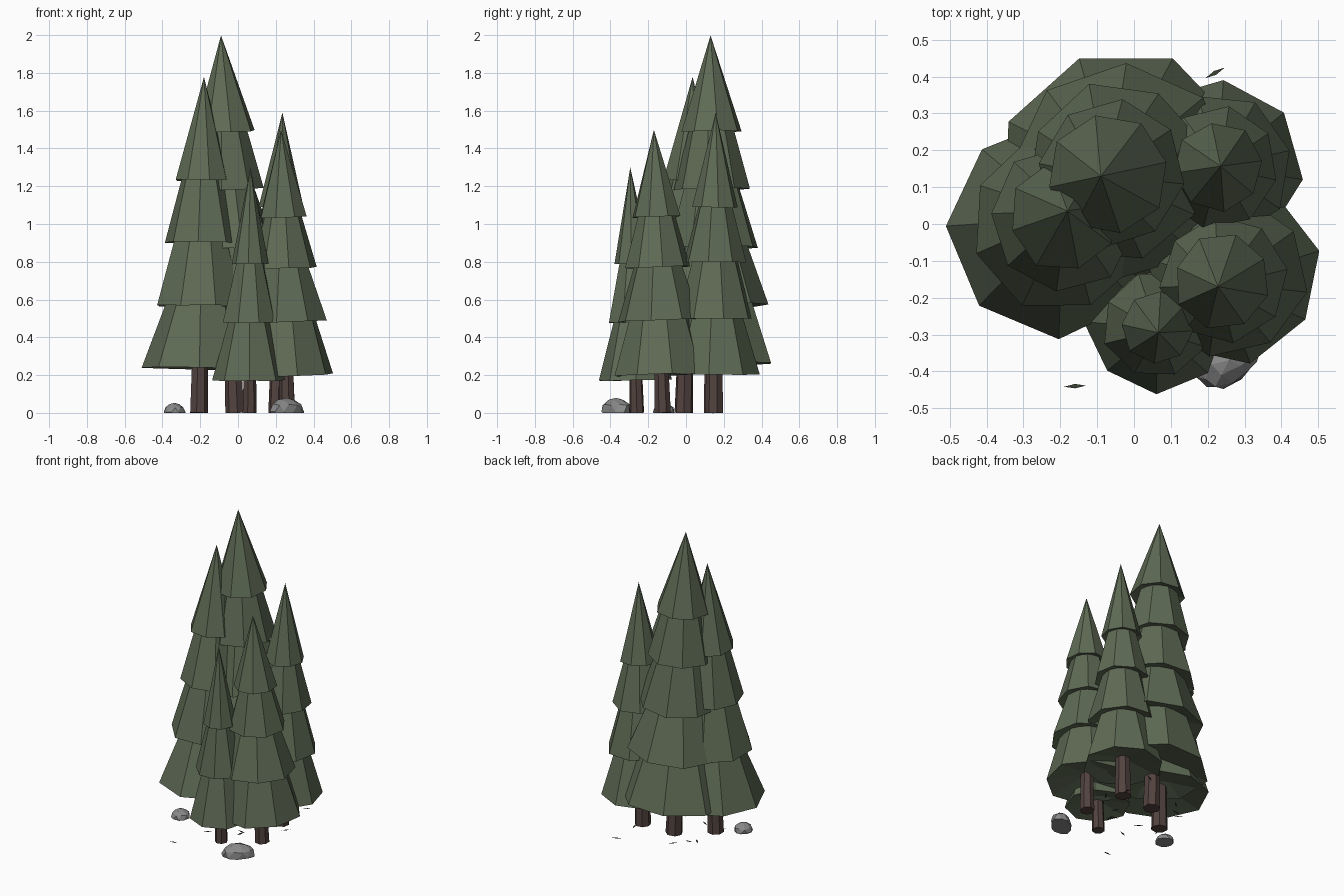
import bpy
import bmesh
import math
import random
from mathutils import Vector, Matrix

random.seed(4)
cube = bpy.data.objects.get("Cube")
if cube:
    bpy.data.objects.remove(cube)


def material(name, rgb):
    mat = bpy.data.materials.new(name)
    mat.use_nodes = True
    mat.diffuse_color = (*rgb, 1)
    mat.node_tree.nodes["Principled BSDF"].inputs["Base Color"].default_value = (*rgb, 1)
    return mat


GREEN = material("pine green", (0.113, 0.145, 0.09))
BARK = material("bark brown", (0.085, 0.056, 0.05))
STONE = material("stone grey", (0.25, 0.25, 0.25))
NEEDLE = material("dark needle green", (0.045, 0.055, 0.035))


def finish(bm, name, mat, matrix=Matrix()):
    bmesh.ops.recalc_face_normals(bm, faces=bm.faces)
    mesh = bpy.data.meshes.new(name)
    bm.to_mesh(mesh)
    bm.free()
    mesh.materials.append(mat)
    obj = bpy.data.objects.new(name, mesh)
    obj.matrix_world = matrix
    bpy.context.collection.objects.link(obj)
    return obj


def cone(bm, sides, r_low, r_high, z_low, z_high, phase=0, wobble=0, hollow=0):
    """Closed cone or frustum with an uneven rim and an underside raised by hollow."""
    def corner(i, r, z):
        a = phase + math.tau * i / sides
        r *= 1 + random.uniform(-wobble, wobble)
        return bm.verts.new((r * math.cos(a), r * math.sin(a), z))

    low = [corner(i, r_low, z_low + random.uniform(-wobble, wobble) * 0.1) for i in range(sides)]
    middle = bm.verts.new((0, 0, z_low + hollow))
    if r_high:
        high = [corner(i, r_high, z_high) for i in range(sides)]
        bm.faces.new(high)
    else:
        high = [bm.verts.new((0, 0, z_high))] * sides
    for i in range(sides):
        j = (i + 1) % sides
        ring = [low[i], low[j], high[j], high[i]]
        bm.faces.new(ring if r_high else ring[:3])
        bm.faces.new((low[j], low[i], middle))


def tree(name, base, tip, height, rims, radii, trunk_r, phase):
    """Leaning trunk with overlapping skirts; rims and radii run top to bottom."""
    base, tip = Vector((*base, 0)), Vector((*tip, height))
    lean = Vector((0, 0, 1)).rotation_difference(tip - base).to_matrix().to_4x4()
    matrix = Matrix.Translation(base) @ lean

    bm = bmesh.new()
    cone(bm, 7, trunk_r, trunk_r * 0.78, 0, rims[-1] + 0.25, phase)
    finish(bm, name + "_trunk", BARK, matrix)

    bm = bmesh.new()
    for i, (z, r) in enumerate(zip(rims, radii)):
        # Each skirt is turned against the one below
        angle = math.radians(phase + 20 * (len(rims) - 1 - i))
        if i == 0:
            cone(bm, 8, r, 0, z, height, angle, 0.03, r * 0.24)
        else:
            # The skirt carries on a little way under the one above
            neck, gap, rise = radii[i - 1] * 0.76, rims[i - 1] - z, 0.07
            top = neck - (r - neck) * rise / gap
            cone(bm, 8, r, top, z, z + gap + rise, angle, 0.03, r * 0.24)
    finish(bm, name + "_foliage", GREEN, matrix)


tree("tall_pine", (-0.015, 0.145), (-0.09, 0.13), 2.0,
     (1.49, 1.185, 0.875, 0.57, 0.26), (0.162, 0.2, 0.247, 0.3, 0.338), 0.052, 22)
tree("left_pine", (-0.208, -0.012), (-0.18, 0.035), 1.78,
     (1.23, 0.90, 0.565, 0.235), (0.15, 0.2, 0.243, 0.30), 0.05, 0)
tree("right_pine", (0.262, -0.123), (0.228, -0.17), 1.5,
     (1.04, 0.77, 0.487, 0.2), (0.13, 0.173, 0.22, 0.25), 0.044, 13)
tree("back_pine", (0.21, 0.15), (0.235, 0.157), 1.59,
     (1.09, 0.80, 0.50, 0.205), (0.122, 0.165, 0.205, 0.245), 0.05, 38)
tree("small_pine", (0.06, -0.26), (0.066, -0.295), 1.3,
     (0.79, 0.48, 0.173), (0.1, 0.147, 0.192), 0.039, 0)


# Faceted, domed stones that are widest near the ground
def rock(name, x, y, length, width, height, heading):
    bm = bmesh.new()
    bmesh.ops.create_icosphere(bm, subdivisions=2, radius=1)
    bmesh.ops.bisect_plane(bm, geom=bm.verts[:] + bm.edges[:] + bm.faces[:], dist=0.01,
                           plane_co=(0, 0, -0.1), plane_no=(0, 0, -1), clear_outer=True)
    bmesh.ops.holes_fill(bm, edges=[e for e in bm.edges if e.is_boundary])
    bmesh.ops.dissolve_limit(bm, angle_limit=math.radians(20), verts=bm.verts, edges=bm.edges)
    for v in bm.verts:
        k = random.uniform(0.92, 1.06)
        v.co = (v.co.x * k * length, v.co.y * k * width, (v.co.z + 0.1) / 1.1 * height)
    spin = Matrix.Rotation(math.radians(heading), 4, "Z")
    finish(bm, name, STONE, Matrix.Translation((x, y, 0)) @ spin)


rock("large_rock", 0.258, -0.37, 0.102, 0.064, 0.08, 38)
rock("small_rock", -0.337, -0.118, 0.06, 0.056, 0.053, 60)

# Fallen needles: thin flat slivers on the ground
spots = [(-0.16, -0.44, 0.05), (0.22, 0.41, 0.5), (-0.08, -0.2, 0.4), (0.29, 0.085, 1.0),
         (-0.16, 0.2, 0.1), (-0.1, 0.27, 0.8), (-0.2, 0.17, 2.4)]
for k in range(9):
    a, r = random.uniform(0, math.tau), random.uniform(0.1, 0.34)
    spots.append((r * math.cos(a), r * math.sin(a), random.uniform(0, math.pi)))
bm = bmesh.new()
for x, y, a in spots:
    along = Vector((math.cos(a), math.sin(a), 0)) * 0.03
    across = Vector((-math.sin(a), math.cos(a), 0)) * 0.006
    mid = Vector((x, y, 0.003))
    bm.faces.new([bm.verts.new(mid + d) for d in (-along, -across, along, across)])
finish(bm, "fallen_needles", NEEDLE)
